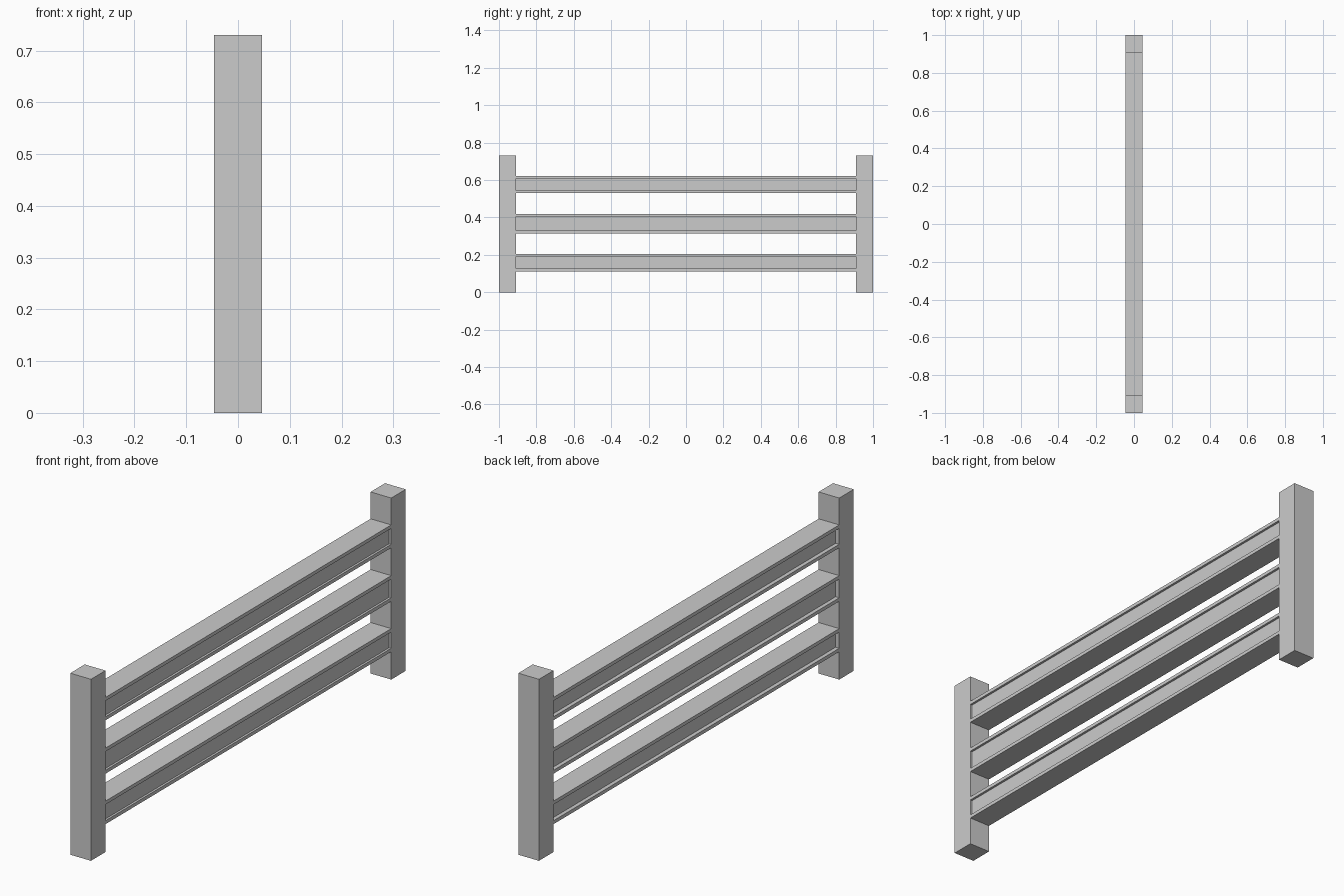
import bpy, bmesh

if "Cube" in bpy.data.objects:
    bpy.data.objects.remove(bpy.data.objects["Cube"])

W = 0.046   # half width of the posts and rails


def extrude_profile(name, pts, y0, y1):
    """Closed x/z profile swept along y."""
    bm = bmesh.new()
    a = [bm.verts.new((x, y0, z)) for x, z in pts]
    b = [bm.verts.new((x, y1, z)) for x, z in pts]
    n = len(pts)
    bm.faces.new(a)
    bm.faces.new(b[::-1])
    for i in range(n):
        j = (i + 1) % n
        bm.faces.new((a[i], b[i], b[j], a[j]))
    bmesh.ops.recalc_face_normals(bm, faces=bm.faces)
    me = bpy.data.meshes.new(name)
    bm.to_mesh(me)
    bm.free()
    ob = bpy.data.objects.new(name, me)
    bpy.context.collection.objects.link(ob)


# End posts
post = [(-W, 0), (W, 0), (W, 0.73), (-W, 0.73)]
extrude_profile("front_post", post, -1.0, -0.908)
extrude_profile("back_post", post, 0.908, 1.0)

# Rails: beams with a shallow groove on the right and a deeper one on the left
RIGHT, LEFT, LIP = 0.009, 0.016, 0.014
for name, z0, z1 in (("lower_rail", 0.112, 0.205),
                     ("middle_rail", 0.315, 0.418),
                     ("upper_rail", 0.53, 0.622)):
    g0, g1 = z0 + LIP, z1 - LIP
    extrude_profile(name, [
        (-W, z0), (W, z0), (W, g0), (W - RIGHT, g0), (W - RIGHT, g1), (W, g1),
        (W, z1), (-W, z1), (-W, g1), (-W + LEFT, g1), (-W + LEFT, g0), (-W, g0),
    ], -0.908, 0.908)
